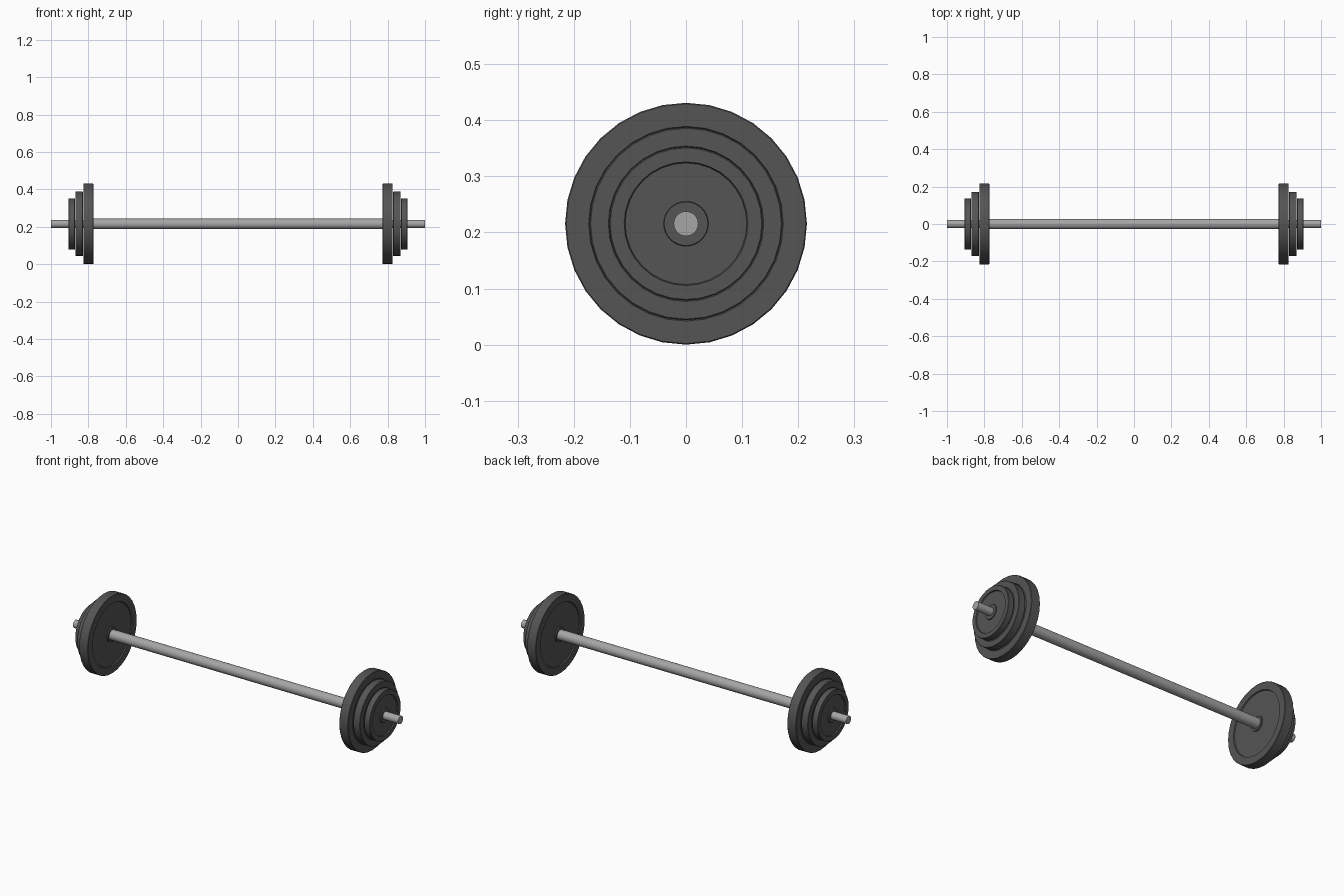
import bpy, bmesh, math

if "Cube" in bpy.data.objects:
    bpy.data.objects.remove(bpy.data.objects["Cube"])

AXIS_Z = 0.2155
SIDES = 32


def lathe(name, profile, side, material):
    """Revolve a closed (x, radius) profile about the bar axis."""
    bm = bmesh.new()
    rings = []
    for x, r in profile:
        if r == 0:
            rings.append([bm.verts.new((side * x, 0, AXIS_Z))] * SIDES)
        else:
            rings.append([bm.verts.new((side * x,
                                        r * math.sin(2 * math.pi * i / SIDES),
                                        AXIS_Z + r * math.cos(2 * math.pi * i / SIDES)))
                          for i in range(SIDES)])
    for a, b in zip(rings, rings[1:]):
        for i in range(SIDES):
            j = (i + 1) % SIDES
            quad = list(dict.fromkeys((a[i], a[j], b[j], b[i])))
            if len(quad) > 2:
                bm.faces.new(quad)
    bmesh.ops.remove_doubles(bm, verts=bm.verts, dist=1e-6)
    bmesh.ops.recalc_face_normals(bm, faces=bm.faces)
    mesh = bpy.data.meshes.new(name)
    bm.to_mesh(mesh)
    bm.free()
    obj = bpy.data.objects.new(name, mesh)
    bpy.context.collection.objects.link(obj)
    mesh.materials.append(material)
    bpy.ops.object.select_all(action='DESELECT')
    obj.select_set(True)
    bpy.context.view_layer.objects.active = obj
    bpy.ops.object.shade_smooth_by_angle(angle=math.radians(30))
    return obj


def plate_profile(x0, x1, radius):
    """Weight plate: centre hole, raised hub, dished web and thick rim."""
    hole, hub, rim, depth, bev = 0.02, 0.039, radius * 0.805, 0.006, 0.002
    inner = [(x0, hole), (x0, hub), (x0 + depth, hub + 0.001),
             (x0 + depth, rim - 0.002), (x0, rim), (x0, radius - bev), (x0 + bev, radius)]
    outer = [(x0 + x1 - x, r) for x, r in reversed(inner)]
    return inner + outer + [inner[0]]


def grey(name, value):
    mat = bpy.data.materials.new(name)
    mat.diffuse_color = (value, value, value, 1)
    mat.use_nodes = True
    mat.node_tree.nodes["Principled BSDF"].inputs["Base Color"].default_value = mat.diffuse_color
    return mat


iron = grey("dark_iron", 0.09)
steel = grey("steel", 0.38)

# Bar: thick grip stepping down to thinner sleeves
lathe("bar", [(-1, 0), (-1, 0.022), (-0.78, 0.022), (-0.78, 0.028),
              (0.78, 0.028), (0.78, 0.022), (1, 0.022), (1, 0)], 1, steel)

# Three plates on each end, largest innermost
plates = [("large_plate", 0.773, 0.827, 0.2155),
          ("medium_plate", 0.829, 0.870, 0.172),
          ("small_plate", 0.872, 0.906, 0.137)]
for side, label in ((-1, "left"), (1, "right")):
    for name, x0, x1, radius in plates:
        lathe(f"{label}_{name}", plate_profile(x0, x1, radius), side, iron)
